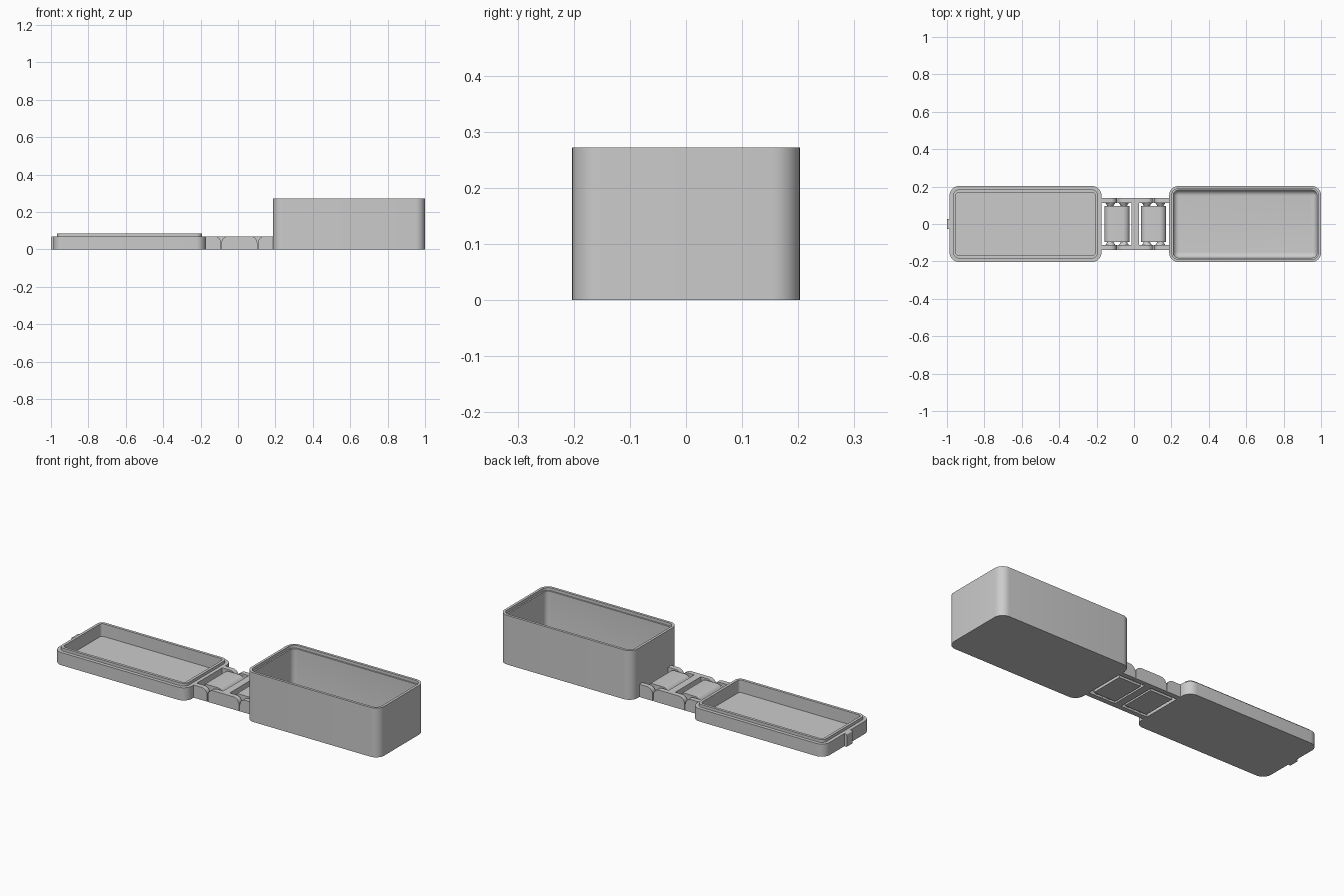
import bpy, bmesh, math

if "Cube" in bpy.data.objects:
    bpy.data.objects.remove(bpy.data.objects["Cube"])

grey = bpy.data.materials.new("plain grey")
grey.use_nodes = True
grey.diffuse_color = (0.6, 0.6, 0.6, 1)
grey.node_tree.nodes["Principled BSDF"].inputs["Base Color"].default_value = (0.6, 0.6, 0.6, 1)


def finish(name, bm, angle=30):
    bmesh.ops.recalc_face_normals(bm, faces=bm.faces)
    mesh = bpy.data.meshes.new(name)
    bm.to_mesh(mesh)
    bm.free()
    mesh.materials.append(grey)
    obj = bpy.data.objects.new(name, mesh)
    bpy.context.collection.objects.link(obj)
    bpy.ops.object.select_all(action='DESELECT')
    obj.select_set(True)
    bpy.context.view_layer.objects.active = obj
    bpy.ops.object.shade_smooth_by_angle(angle=math.radians(angle))
    return obj


def rounded_ring(bm, cx, hx, hy, radius, z, steps=8):
    """Ring of vertices around a rounded rectangle."""
    verts = []
    for q, (sx, sy) in enumerate([(1, 1), (-1, 1), (-1, -1), (1, -1)]):
        for i in range(steps + 1):
            a = (q + i / steps) * math.pi / 2
            verts.append(bm.verts.new((cx + sx * (hx - radius) + radius * math.cos(a),
                                       sy * (hy - radius) + radius * math.sin(a), z)))
    return verts


def tray(name, cx, hx, hy, radius, profile):
    """Open tray lofted through (inset, height) steps, outside bottom to inside floor."""
    bm = bmesh.new()
    rings = [rounded_ring(bm, cx, hx - d, hy - d, max(radius - d, 0.012), z) for d, z in profile]
    for a, b in zip(rings, rings[1:]):
        for i in range(len(a)):
            j = (i + 1) % len(a)
            bm.faces.new((a[i], a[j], b[j], b[i]))
    bm.faces.new(rings[0])
    bm.faces.new(rings[-1])
    return finish(name, bm)


def hinge_block(name, x0, x1, y0, y1, height, round_left=0, round_right=0):
    """Flat-bottomed block whose top ends may be rounded."""
    pts = [(x0, 0), (x1, 0)]
    for r, cx, start in ((round_right, x1 - round_right, 0), (round_left, x0 + round_left, 90)):
        for i in range(9 if r else 1):
            a = math.radians(start + 90 * i / 8)
            pts.append((cx + r * math.cos(a), height - r + r * math.sin(a)))
    bm = bmesh.new()
    face = bm.faces.new([bm.verts.new((x, y0, z)) for x, z in pts])
    out = bmesh.ops.extrude_face_region(bm, geom=[face])
    moved = [v for v in out["geom"] if isinstance(v, bmesh.types.BMVert)]
    bmesh.ops.translate(bm, verts=moved, vec=(0, y1 - y0, 0))
    return finish(name, bm)


def pin(name, x, side):
    """Cone that joins a hinge arm to its plate."""
    bm = bmesh.new()
    bmesh.ops.create_cone(bm, cap_ends=True, segments=24, radius1=0.03, radius2=0.012, depth=0.03)
    for v in bm.verts:
        x0, y0, z0 = v.co
        v.co = (x + x0, side * (0.104 - z0), 0.034 + y0)
    return finish(name, bm)


# Deep box with a stepped rim and a filleted floor
fillet = [(0.022 + 0.03 * (1 - math.cos(t * math.pi / 12)), 0.05 - 0.03 * math.sin(t * math.pi / 12))
          for t in range(7)]
tray("deep_box", 0.594, 0.406, 0.203, 0.05,
     [(0, 0), (0, 0.272), (0.014, 0.272), (0.014, 0.256), (0.022, 0.256)] + fillet)

# Shallow lid with a raised lip
tray("lid", -0.58, 0.406, 0.203, 0.05,
     [(0, 0), (0, 0.07), (0.019, 0.07), (0.019, 0.086), (0.034, 0.086), (0.034, 0.016)])
hinge_block("lid_tab", -1.0, -0.98, -0.026, 0.026, 0.07, round_left=0.008)

# Hinge: arms on both trays, centre link, two plates and their pins
H, R, MID, SEAM = 0.07, 0.035, 0.0075, 0.0975
for side, tag in ((-1, "front"), (1, "back")):
    ya, yb = sorted((side * 0.111, side * 0.138))
    hinge_block(tag + "_lid_arm", -0.185, MID - SEAM - 0.002, ya, yb, H, round_right=R)
    hinge_block(tag + "_link_arm", MID - SEAM + 0.002, MID + SEAM - 0.002, ya, yb, H, R, R)
    hinge_block(tag + "_box_arm", MID + SEAM + 0.002, 0.2, ya, yb, H, round_left=R)
    for end in (-1, 1):
        for offset in (-0.036, 0.036):
            pin(tag + "_hinge_pin", MID + end * SEAM + offset, side)
hinge_block("link_crossbar", MID - 0.02, MID + 0.02, -0.115, 0.115, H)
for end, tag in ((-1, "lid_side"), (1, "box_side")):
    c = MID + end * SEAM
    hinge_block(tag + "_hinge_plate", c - 0.067, c + 0.067, -0.095, 0.095, H, R, R)
